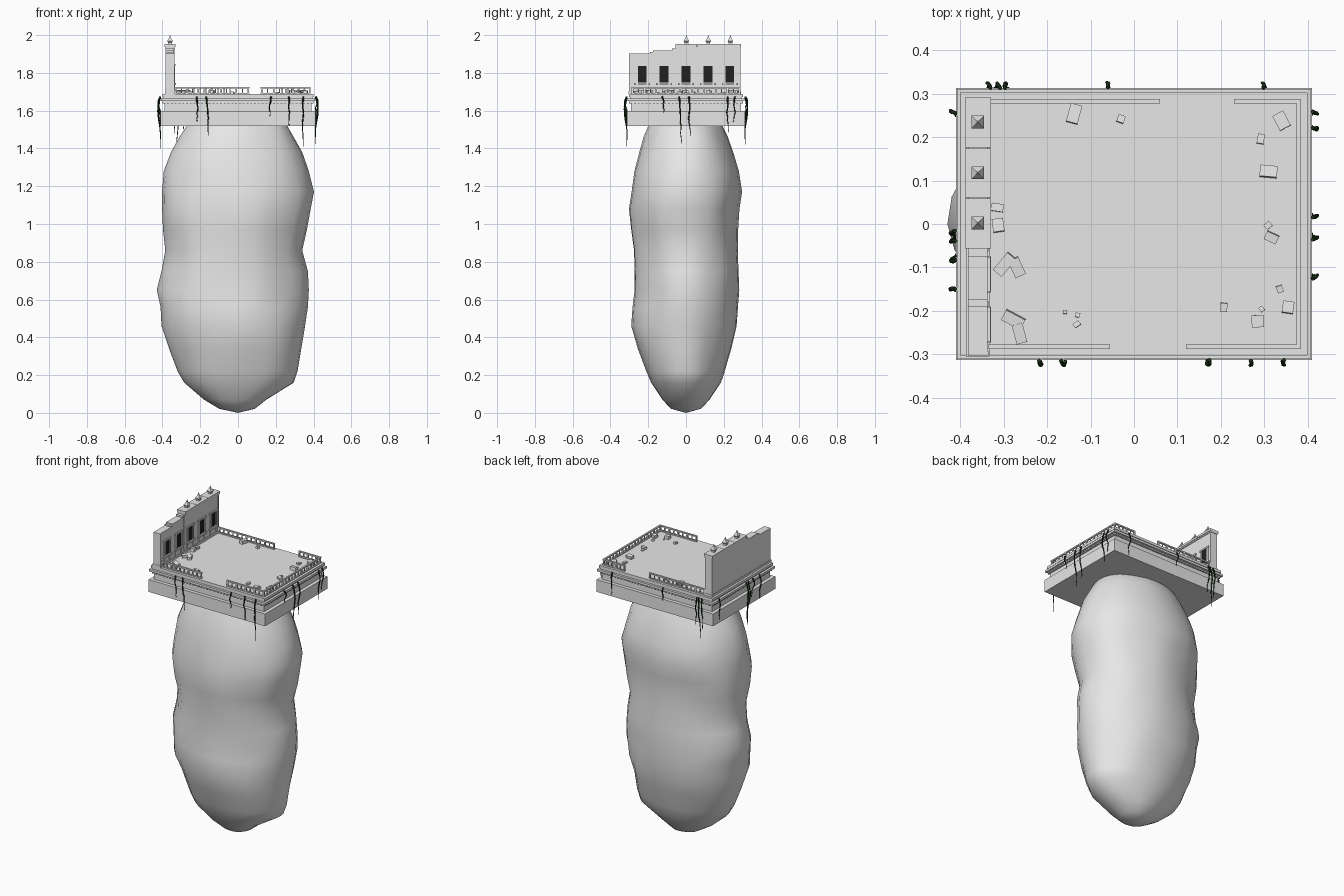
import bpy, bmesh, math, random
from mathutils import Matrix, Vector, noise

random.seed(4)


def material(name, rgb):
    m = bpy.data.materials.new(name)
    m.diffuse_color = (*rgb, 1)
    return m


STONE = material("grey stone", (0.8, 0.8, 0.8))
DARK = material("dark window", (0.015, 0.015, 0.015))
GREEN = material("dark vine green", (0.012, 0.035, 0.01))


def finish(name, bm, mat):
    bmesh.ops.recalc_face_normals(bm, faces=bm.faces)
    me = bpy.data.meshes.new(name)
    bm.to_mesh(me)
    bm.free()
    me.materials.append(mat)
    ob = bpy.data.objects.new(name, me)
    bpy.context.collection.objects.link(ob)
    return ob


def box(bm, x0, x1, y0, y1, z0, z1, rot=None):
    c = Vector(((x0 + x1) / 2, (y0 + y1) / 2, (z0 + z1) / 2))
    m = Matrix.Translation(c) @ (rot or Matrix()) @ Matrix.Diagonal((x1 - x0, y1 - y0, z1 - z0, 1))
    bmesh.ops.create_cube(bm, size=1, matrix=m)


# lumpy rock: z, left, right, front, back extents
PROFILE = [(0.022, .10, .09, .08, .08), (0.07, .18, .15, .125, .125), (0.16, .285, .295, .185, .185),
           (0.22, .32, .315, .21, .205), (0.34, .365, .335, .255, .24), (0.46, .405, .355, .29, .268),
           (0.56, .41, .37, .283, .275), (0.65, .43, .375, .272, .282), (0.75, .405, .37, .272, .278),
           (0.86, .385, .34, .275, .274), (0.97, .397, .365, .29, .276), (1.08, .402, .385, .302, .283),
           (1.17, .402, .402, .288, .297), (1.28, .393, .375, .273, .28), (1.38, .355, .34, .247, .25),
           (1.46, .31, .295, .225, .222), (1.53, .265, .255, .195, .188), (1.58, .18, .18, .13, .13)]
N = 28
bm = bmesh.new()
rings = []
for z, l, r, f, b in PROFILE:
    ring = []
    for i in range(N):
        a = 2 * math.pi * i / N
        c, s = math.cos(a), math.sin(a)
        k = 1 + 0.07 * noise.noise(Vector((c * 1.8, s * 1.8, z * 4 + 3))) * abs(math.sin(2 * a))
        ring.append(bm.verts.new((c * (r if c > 0 else l) * k, s * (b if s > 0 else f) * k, z)))
    rings.append(ring)
for a, b in zip(rings, rings[1:]):
    for i in range(N):
        bm.faces.new((a[i], a[(i + 1) % N], b[(i + 1) % N], b[i]))
for ring, z in ((rings[0], 0.0), (rings[-1], 1.59)):
    tip = bm.verts.new((0, 0, z))
    for i in range(N):
        bm.faces.new((ring[i], ring[(i + 1) % N], tip))
rock = finish("floating_rock", bm, STONE)
for p in rock.data.polygons:
    p.use_smooth = True

# terrace slab and stepped cornice
for name, hx, z0, z1 in [("base_slab", .41, 1.52, 1.598), ("recessed_neck", .388, 1.598, 1.638),
                         ("lower_cornice", .393, 1.638, 1.65), ("main_cornice", .408, 1.65, 1.664),
                         ("cornice_groove", .394, 1.664, 1.672), ("terrace_floor", .4, 1.672, 1.688)]:
    bm = bmesh.new()
    box(bm, -hx, hx, -hx + .097, hx - .097, z0, z1)
    finish(name, bm, STONE)

# row of dentils under the cornice
bm = bmesh.new()
for i in range(40):
    x = -.39 + i * .02
    for s in (-1, 1):
        box(bm, x - .005, x + .005, s * .298 - .004, s * .298 + .004, 1.638, 1.65)
for i in range(30):
    y = -.29 + i * .02
    for s in (-1, 1):
        box(bm, s * .395 - .004, s * .395 + .004, y - .005, y + .005, 1.638, 1.65)
finish("dentils", bm, STONE)


# broken balustrade
def rail(bm, a, b):
    (x0, y0), (x1, y1) = a, b
    w = .005
    for z0, z1 in ((1.688, 1.694), (1.718, 1.726)):
        box(bm, x0 - w, x1 + w, y0 - w, y1 + w, z0, z1)
    n = max(2, round(math.hypot(x1 - x0, y1 - y0) / .031))
    for i in range(n + 1):
        x, y = x0 + (x1 - x0) * i / n, y0 + (y1 - y0) * i / n
        h = .0045 if i % 2 == 0 else .0025
        box(bm, x - h, x + h, y - h, y + h, 1.69, 1.722)


bm = bmesh.new()
rail(bm, (-.33, -.283), (-.06, -.283))
rail(bm, (.125, -.283), (.38, -.283))
rail(bm, (-.33, .283), (.055, .283))
rail(bm, (.235, .283), (.38, .283))
rail(bm, (.38, -.283), (.38, .283))
finish("balustrade", bm, STONE)

# ruined facade wall, stepped outline in y and z
OUTLINE = [(-.303, 1.688), (.288, 1.688), (.288, 1.94), (-.055, 1.94), (-.055, 1.93), (-.075, 1.93),
           (-.075, 1.918), (-.175, 1.918), (-.175, 1.91), (-.19, 1.91), (-.19, 1.903), (-.303, 1.903)]
bm = bmesh.new()
face = bm.faces.new([bm.verts.new((-.383, y, z)) for y, z in OUTLINE])
ext = bmesh.ops.extrude_face_region(bm, geom=[face])
bmesh.ops.translate(bm, vec=(.045, 0, 0), verts=[v for v in ext["geom"] if isinstance(v, bmesh.types.BMVert)])
finish("facade_wall", bm, STONE)

# wall trim: plinth, corner strips, roof caps
bm = bmesh.new()
box(bm, -.387, -.333, -.305, .29, 1.688, 1.702)
for y, top in ((-.298, 1.9), (-.183, 1.903), (-.058, 1.925), (.283, 1.94)):
    box(bm, -.34, -.335, y - .005, y + .005, 1.70, top)
for y0, y1 in ((-.056, .059), (.061, .174), (.176, .291)):
    box(bm, -.39, -.33, y0, y1, 1.938, 1.952)
    box(bm, -.386, -.334, y0, y1, 1.93, 1.938)
finish("wall_trim", bm, STONE)

# windows, frames and sills
glass, frame = bmesh.new(), bmesh.new()
for y in (-.232, -.116, .0, .116, .232):
    box(glass, -.34, -.3365, y - .024, y + .024, 1.748, 1.836)
    for s in (-1, 1):
        box(frame, -.34, -.333, y + s * .028 - .005, y + s * .028 + .005, 1.745, 1.838)
        box(frame, -.34, -.334, y + s * .028 - .005, y + s * .028 + .005, 1.702, 1.735)
    box(frame, -.34, -.331, y - .04, y + .04, 1.836, 1.846)
    box(frame, -.34, -.329, y - .042, y + .042, 1.735, 1.747)
finish("window_panes", glass, DARK)
finish("window_frames", frame, STONE)

# pointed roof finials
bm = bmesh.new()
for y in (.002, .118, .235):
    box(bm, -.37, -.35, y - .01, y + .01, 1.95, 1.962)
    for r0, r1, z0, z1 in ((.011, .021, 1.960, 1.968), (.021, .007, 1.968, 1.985), (.007, .001, 1.985, 2.0)):
        bmesh.ops.create_cone(bm, cap_ends=True, segments=4, radius1=r0, radius2=r1, depth=z1 - z0,
                              matrix=Matrix.Translation((-.36, y, (z0 + z1) / 2)) @ Matrix.Rotation(math.pi / 4, 4, 'Z'))
finish("roof_finials", bm, STONE)

# fallen blocks: x, y, width, depth, turn
BLOCKS = [(-.138, .254, .027, .043, -15), (-.03, .242, .017, .017, -20), (.34, .238, .028, .038, 28),
          (.292, .196, .016, .022, -10), (.31, .121, .04, .026, -5), (.309, -.003, .016, .014, 40),
          (.317, -.031, .03, .02, -25), (.336, -.15, .014, .016, 20), (.207, -.192, .016, .02, -5),
          (.355, -.192, .026, .027, -8), (.285, -.224, .028, .028, 3), (.294, -.196, .01, .012, 40),
          (-.159, -.203, .009, .008, 0), (-.13, -.21, .011, .01, -10), (-.132, -.231, .016, .011, 35),
          (-.278, -.22, .05, .026, -28), (-.264, -.252, .025, .045, 15), (-.298, -.093, .026, .052, -40),
          (-.27, -.1, .026, .042, 25), (-.313, -.003, .026, .03, 8), (-.315, .038, .028, .018, -8)]
bm = bmesh.new()
for x, y, w, d, turn in BLOCKS:
    h = min(w, d) * .8
    tilt = Matrix.Rotation(math.radians(turn), 4, 'Z') @ Matrix.Rotation(random.uniform(-.15, .15), 4, 'X')
    box(bm, x - w / 2, x + w / 2, y - d / 2, y + d / 2, 1.686, 1.686 + h, tilt)
finish("fallen_blocks", bm, STONE)

# hanging vines: x, y, lowest z
VINES = [(-.33, .313, 1.48), (-.312, .313, 1.42), (-.298, .313, 1.5), (-.06, .314, 1.59), (.3, .313, 1.53),
         (-.411, .254, 1.54), (-.412, -.017, 1.44), (-.411, -.042, 1.40), (-.411, -.086, 1.56), (-.412, -.15, 1.52),
         (.411, .26, 1.54), (.411, .224, 1.485), (.411, .014, 1.465), (.411, -.037, 1.425), (.411, -.123, 1.59),
         (-.216, -.314, 1.54), (-.165, -.314, 1.47), (.172, -.313, 1.57), (.27, -.314, 1.52), (.347, -.313, 1.41)]
cu = bpy.data.curves.new("hanging_vines", 'CURVE')
cu.dimensions = '3D'
cu.bevel_depth = .0045
cu.bevel_resolution = 1
cu.use_fill_caps = True
for x, y, low in VINES:
    out = Vector((math.copysign(1, x), 0, 0)) if abs(x) > .4 else Vector((0, math.copysign(1, y), 0))
    side = Vector((-out.y, out.x, 0))
    n = 9
    sp = cu.splines.new('POLY')
    sp.points.add(n)
    sway = 0
    for i, p in enumerate(sp.points):
        t = i / n
        sway += random.uniform(-.004, .004)
        q = Vector((x, y, 1.674 + (low - 1.674) * t)) + side * sway + out * (.012 * math.sin(math.pi * min(t * 1.6, 1)))
        p.co = (*q, 1)
        p.radius = 1.1 - .75 * t
vines = bpy.data.objects.new("hanging_vines", cu)
bpy.context.collection.objects.link(vines)
cu.materials.append(GREEN)
bpy.context.view_layer.objects.active = vines
vines.select_set(True)
bpy.ops.object.convert(target='MESH')
